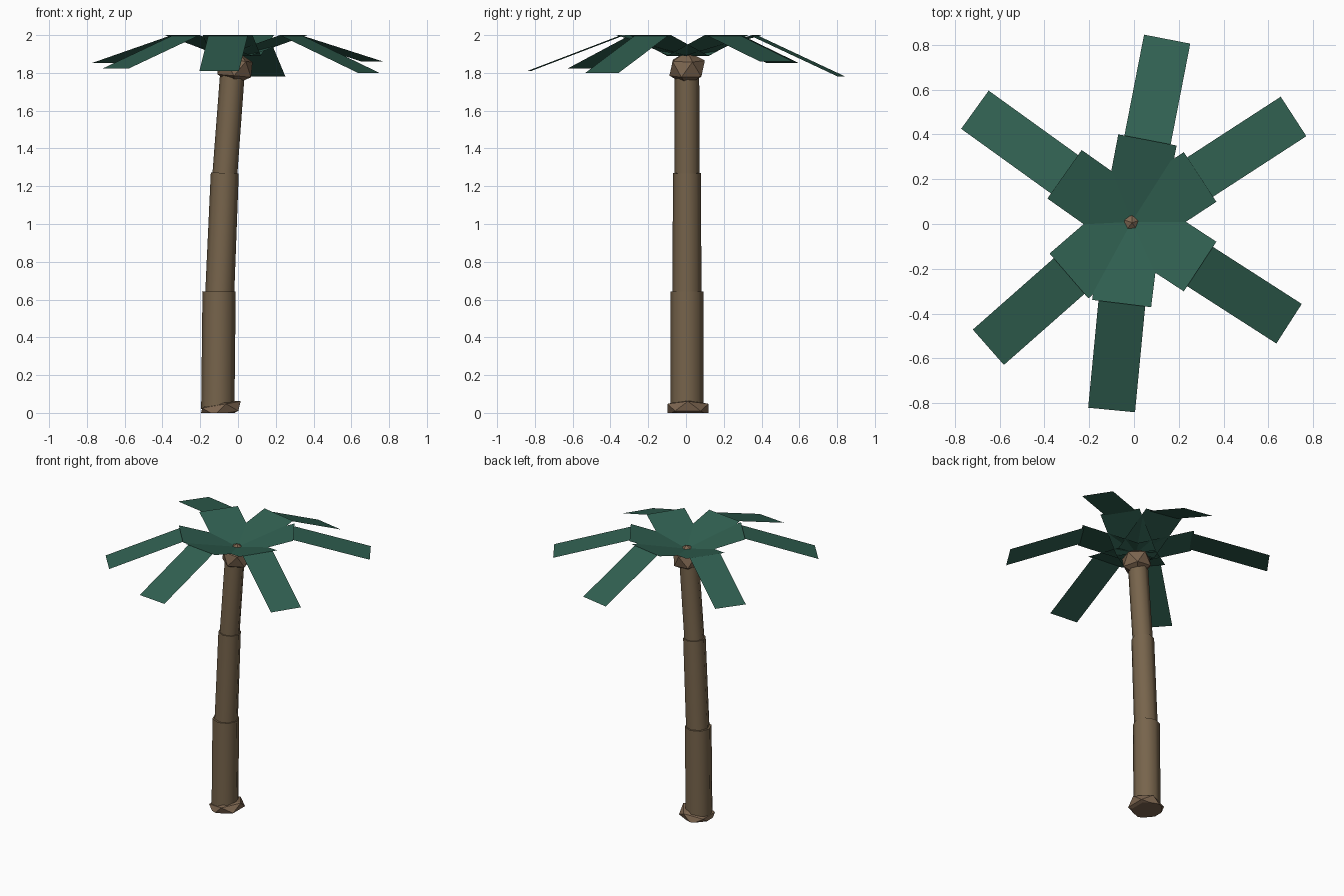
import bpy, bmesh, math
from mathutils import Vector, Matrix

cube = bpy.data.objects.get("Cube")
if cube:
    bpy.data.objects.remove(cube, do_unlink=True)


def material(name, color):
    m = bpy.data.materials.new(name)
    m.use_nodes = True
    m.diffuse_color = (*color, 1)
    m.node_tree.nodes["Principled BSDF"].inputs["Base Color"].default_value = (*color, 1)
    return m


bark = material("bark brown", (0.185, 0.128, 0.072))
knot = material("knot brown", (0.205, 0.132, 0.08))
leaf = material("leaf green", (0.03, 0.118, 0.083))


def finish(bm, name, mat):
    mesh = bpy.data.meshes.new(name)
    bm.to_mesh(mesh)
    bm.free()
    mesh.materials.append(mat)
    obj = bpy.data.objects.new(name, mesh)
    bpy.context.collection.objects.link(obj)
    return obj


def trunk_section(name, bottom, top, r_bottom, r_top):
    """Leaning cylinder between two points, smooth round the side."""
    a, b = Vector(bottom), Vector(top)
    axis = b - a
    turn = axis.to_track_quat('Z', 'Y').to_matrix().to_4x4()
    bm = bmesh.new()
    bmesh.ops.create_cone(bm, cap_ends=True, segments=8, radius1=r_bottom,
                          radius2=r_top, depth=axis.length,
                          matrix=Matrix.Translation((a + b) / 2) @ turn)
    for f in bm.faces:
        f.smooth = len(f.verts) == 4
    for e in bm.edges:
        e.smooth = all(f.smooth for f in e.link_faces)
    return finish(bm, name, bark)


def faceted_knot(name, center, radius, squash, tilt, spin):
    """Squashed low-poly ball, cut flat at the ground."""
    bm = bmesh.new()
    place = (Matrix.Translation(center) @ Matrix.Rotation(tilt, 4, 'Y')
             @ Matrix.Diagonal((1, 1, squash, 1)) @ Matrix.Rotation(spin, 4, 'Z'))
    bmesh.ops.create_icosphere(bm, subdivisions=1, radius=radius, matrix=place)
    cut = bmesh.ops.bisect_plane(bm, geom=bm.verts[:] + bm.edges[:] + bm.faces[:],
                                 plane_co=(0, 0, 0), plane_no=(0, 0, 1), clear_inner=True)
    rim = [g for g in cut["geom_cut"] if isinstance(g, bmesh.types.BMEdge)]
    if rim:
        bmesh.ops.holes_fill(bm, edges=rim)
    bmesh.ops.recalc_face_normals(bm, faces=bm.faces)
    return finish(bm, name, knot)


def blade(bm, start, end, width):
    """Flat strip with level short edges, facing up."""
    a, b = Vector(start), Vector(end)
    side = (b - a).cross(Vector((0, 0, 1))).normalized() * width / 2
    bm.faces.new([bm.verts.new(p) for p in (a - side, a + side, b + side, b - side)])


# Trunk, three stacked leaning sections
trunk_section("trunk_lower", (-0.107, 0.005, 0.02), (-0.1, 0.005, 0.643), 0.088, 0.088)
trunk_section("trunk_middle", (-0.098, 0.005, 0.6), (-0.07, 0.005, 1.27), 0.077, 0.074)
trunk_section("trunk_upper", (-0.072, 0.005, 1.23), (-0.028, 0.005, 1.82), 0.066, 0.065)

# Root flare and crown knot
faceted_knot("root_base", (-0.094, 0.01, 0.018), 0.128, 0.42, math.radians(-10), 0)
faceted_knot("crown_knot", (-0.016, 0.006, 1.825), 0.105, 0.86, math.radians(5), 0.3)

# Fronds: raised inner blade, drooping outer blade (bend point, tip)
fronds = {
    "back": ((0.06, 0.375), (0.148, 0.825, 1.78)),
    "back_left": ((0.295, 0.21), (0.712, 0.48, 1.86)),
    "front_left": ((0.295, -0.19), (0.692, -0.445, 1.80)),
    "front": ((-0.055, -0.355), (-0.1, -0.83, 1.81)),
    "front_right": ((-0.29, -0.232), (-0.65, -0.55, 1.822)),
    "back_right": ((-0.31, 0.222), (-0.71, 0.51, 1.853)),
}
for name, (bend, tip) in fronds.items():
    bend = Vector((*bend, 2.0))
    bm = bmesh.new()
    blade(bm, (-0.01, 0.01, 1.89), bend, 0.265)
    blade(bm, bend * 0.97 + Vector((0, 0, 0.056)), tip, 0.21)
    finish(bm, "frond_" + name, leaf)
